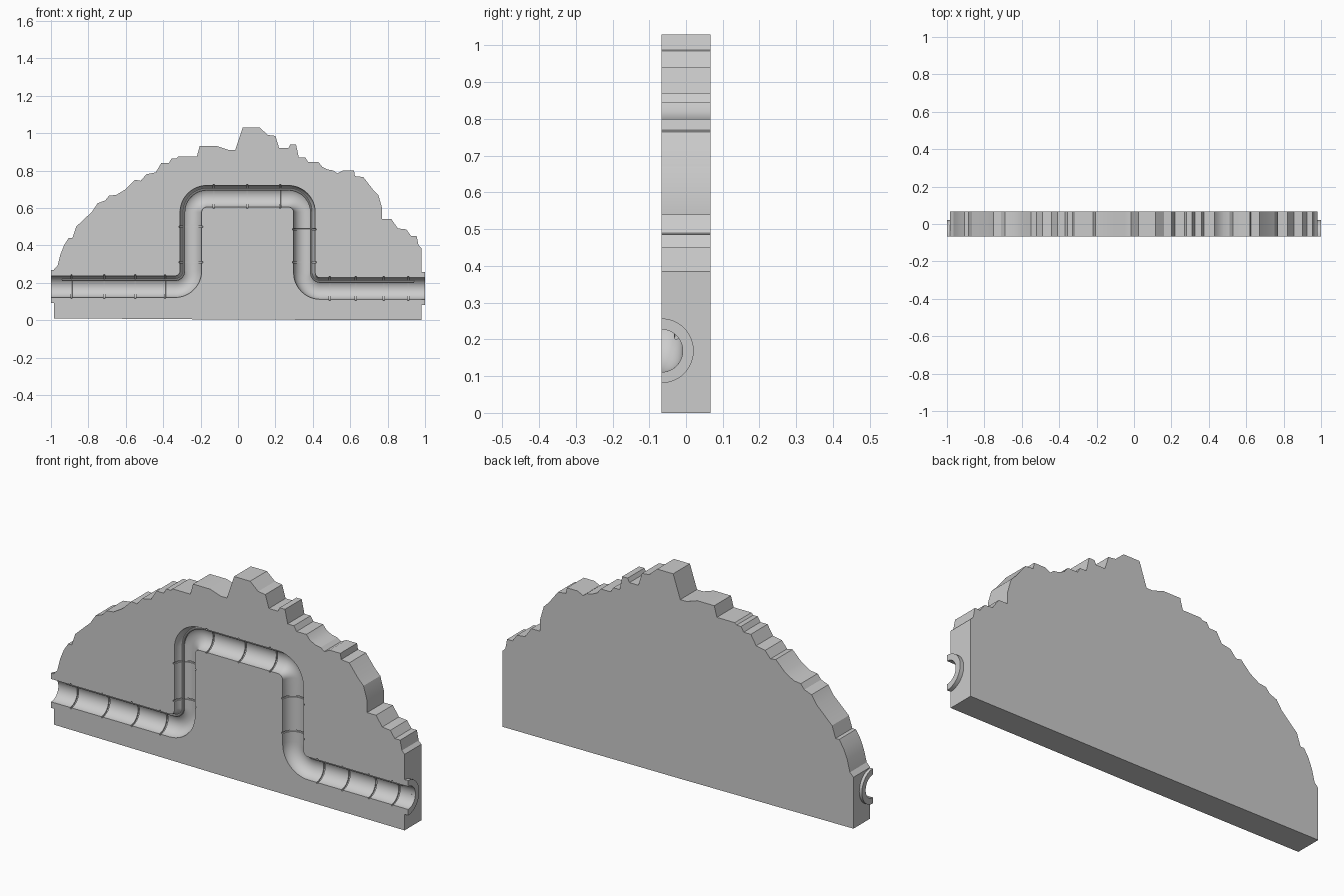
import bpy, bmesh, math
from mathutils import Vector

if "Cube" in bpy.data.objects:
    bpy.data.objects.remove(bpy.data.objects["Cube"])

FRONT, BACK = -0.067, 0.067
BORE, GROOVE, BEND = 0.058, 0.064, 0.085


def make_object(name, bm):
    bmesh.ops.recalc_face_normals(bm, faces=bm.faces)
    mesh = bpy.data.meshes.new(name)
    bm.to_mesh(mesh)
    bm.free()
    obj = bpy.data.objects.new(name, mesh)
    bpy.context.collection.objects.link(obj)
    return obj


def smooth(obj):
    bpy.ops.object.select_all(action='DESELECT')
    obj.select_set(True)
    bpy.context.view_layer.objects.active = obj
    bpy.ops.object.shade_smooth_by_angle(angle=math.radians(25))


def prism(name, points, offset):
    bm = bmesh.new()
    face = bm.faces.new([bm.verts.new(p) for p in points])
    ext = bmesh.ops.extrude_face_region(bm, geom=[face])
    moved = [g for g in ext['geom'] if isinstance(g, bmesh.types.BMVert)]
    bmesh.ops.translate(bm, vec=offset, verts=moved)
    return make_object(name, bm)


def stations(start_x, end_x, seams):
    """Path stations (x-z position, direction, radius) with rounded corners."""
    pts = [Vector(p) for p in ((start_x, .179), (-.252, .179), (-.252, .662),
                               (.355, .662), (.355, .169), (end_x, .169))]
    out = []
    for i in range(5):
        a, b = pts[i], pts[i + 1]
        d = (b - a).normalized()
        s = a + d * BEND if i else a
        e = b - d * BEND if i < 4 else b
        out.append((s, d, BORE))
        axis = 0 if abs(d.x) > 0.5 else 1
        if seams:
            for v in seams[i]:
                c = s + d * abs(v - s[axis])
                for off, r in ((-.004, BORE), (-.0035, GROOVE), (.0035, GROOVE), (.004, BORE)):
                    out.append((c + d * off, d, r))
        out.append((e, d, BORE))
        if i < 4:
            d2 = (pts[i + 2] - b).normalized()
            centre = e + d2 * BEND
            for k in range(1, 12):
                t = k / 12 * math.pi / 2
                pos = centre - d2 * BEND * math.cos(t) + d * BEND * math.sin(t)
                out.append((pos, d * math.cos(t) + d2 * math.sin(t), BORE))
    return out


def sweep(name, path, sides, side=0, depth=0, radius=None):
    bm = bmesh.new()
    rings = []
    for pos, d, r in path:
        n = Vector((-d.y, d.x))
        r = radius or r
        ring = []
        for k in range(sides):
            a = 2 * math.pi * (k + 0.5) / sides
            p = pos + n * (side + r * math.cos(a))
            ring.append(bm.verts.new((p.x, FRONT + depth + r * math.sin(a), p.y)))
        rings.append(ring)
    for r0, r1 in zip(rings, rings[1:]):
        for k in range(sides):
            j = (k + 1) % sides
            bm.faces.new((r0[k], r0[j], r1[j], r1[k]))
    bm.faces.new(rings[0])
    bm.faces.new(rings[-1])
    return make_object(name, bm)


# Stepped mound silhouette, extruded front to back
outline = [(-.985, .01), (-.985, .27), (-.965, .29), (-.95, .35), (-.93, .40), (-.905, .44),
           (-.885, .44), (-.865, .50), (-.78, .58), (-.75, .625), (-.71, .64), (-.69, .665),
           (-.65, .67), (-.60, .70), (-.55, .75), (-.52, .745), (-.49, .78), (-.44, .79),
           (-.41, .84), (-.37, .84), (-.355, .865), (-.33, .865), (-.32, .875), (-.22, .875),
           (-.205, .93), (-.11, .93), (-.05, .91), (-.015, .91), (.025, 1.03), (.115, 1.03),
           (.16, .99), (.20, .985), (.22, .92), (.27, .92), (.28, .94), (.31, .94),
           (.325, .87), (.36, .87), (.375, .845), (.43, .845), (.45, .82), (.48, .805),
           (.51, .80), (.53, .785), (.56, .80), (.62, .80), (.625, .77), (.67, .765),
           (.72, .70), (.75, .67), (.77, .60), (.77, .54), (.82, .54), (.855, .49),
           (.90, .485), (.925, .45), (.955, .45), (.965, .40), (.98, .385), (.98, 0), (0, .003)]
mound = prism("mound_block", [(x, FRONT, z) for x, z in outline], (0, BACK - FRONT, 0))

# Half-pipe channel with ring grooves, carved into the front
seams = [(-.89, -.715, -.55, -.39), (.31, .50), (-.13, .05, .225),
         (.485, .31), (.49, .63, .78, .91)]
cutter = sweep("channel_cutter", stations(-1.05, 1.05, seams), 40)
cutter.hide_render = True
mod = mound.modifiers.new("channel", 'BOOLEAN')
mod.operation = 'DIFFERENCE'
mod.solver = 'EXACT'
mod.object = cutter
bpy.context.view_layer.objects.active = mound
mound.select_set(True)
bpy.ops.object.modifier_apply(modifier=mod.name)
bpy.data.objects.remove(cutter, do_unlink=True)
smooth(mound)

# Thin rail running along the outer wall of the channel
smooth(sweep("channel_rail", stations(-.94, .94, None), 10, side=.036, depth=.041, radius=.006))

# Half-ring flanges where the channel leaves each end
for name, x, z, length in (("left_flange", -1, .179, .015), ("right_flange", .98, .169, .02)):
    arc = [math.pi * k / 24 for k in range(25)]
    ring = [(x, FRONT + .088 * math.sin(a), z + .088 * math.cos(a)) for a in arc]
    ring += [(x, FRONT + BORE * math.sin(a), z + BORE * math.cos(a)) for a in reversed(arc)]
    smooth(prism(name, ring, (length, 0, 0)))
